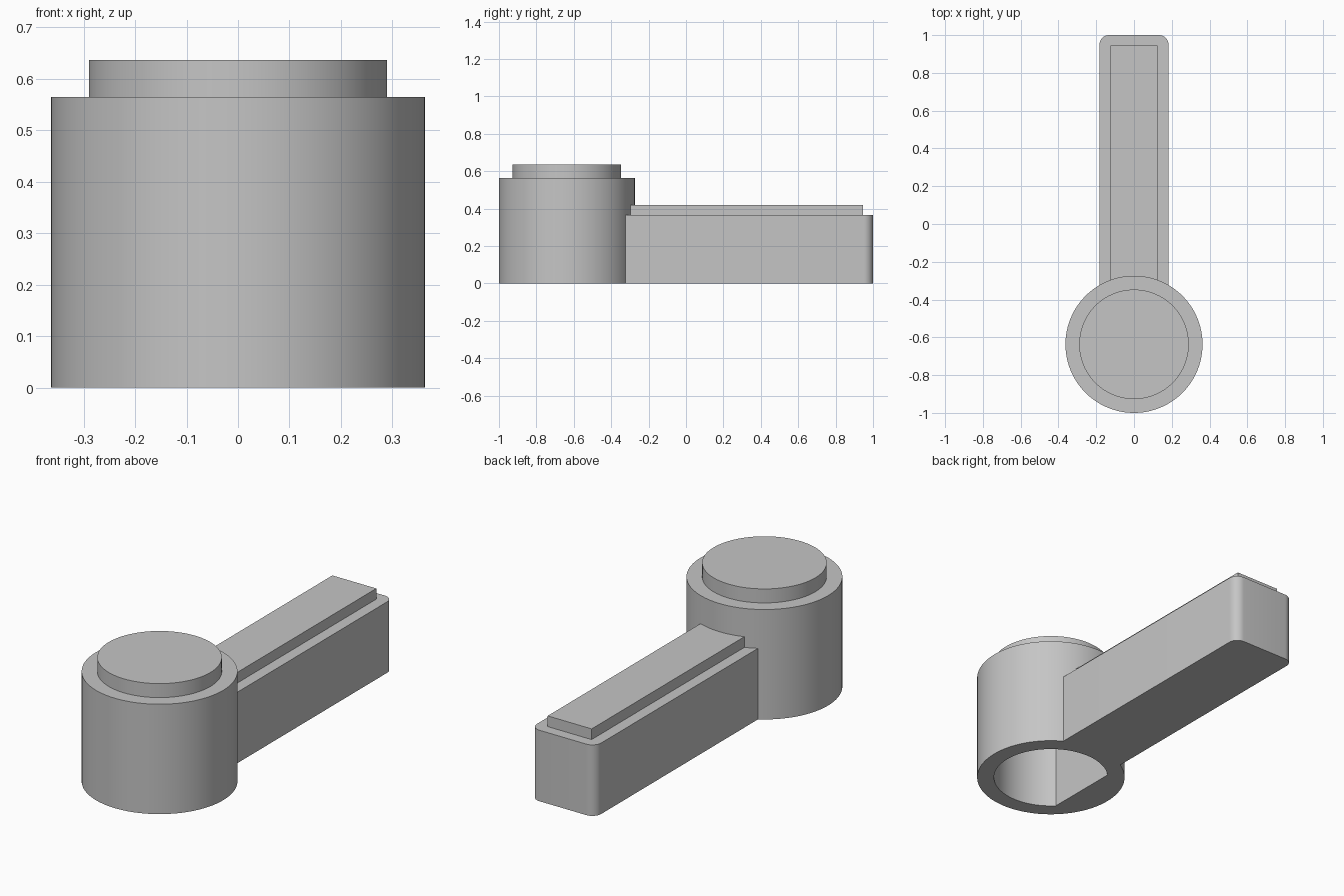
import bpy
import bmesh
from math import sin, cos, pi, radians, asin

cube = bpy.data.objects.get("Cube")
if cube:
    bpy.data.objects.remove(cube, do_unlink=True)

# Single plain grey
GREY = (0.56, 0.56, 0.56, 1)
grey = bpy.data.materials.new("plain_grey")
grey.use_nodes = True
grey.diffuse_color = GREY
grey.node_tree.nodes["Principled BSDF"].inputs["Base Color"].default_value = GREY

HUB_Y, HUB_R, CAP_R, BORE_R = -0.637, 0.363, 0.29, 0.28


def loft(name, loops):
    """Skin a chain of (outline, z) loops and close both ends."""
    bm = bmesh.new()
    rings = [[bm.verts.new((x, y, z)) for x, y in outline] for outline, z in loops]
    for a, b in zip(rings, rings[1:]):
        for i in range(len(a)):
            j = (i + 1) % len(a)
            bm.faces.new((a[i], a[j], b[j], b[i]))
    bm.faces.new(rings[0][::-1])
    bm.faces.new(rings[-1])
    bmesh.ops.recalc_face_normals(bm, faces=bm.faces)
    mesh = bpy.data.meshes.new(name)
    bm.to_mesh(mesh)
    bm.free()
    mesh.materials.append(grey)
    obj = bpy.data.objects.new(name, mesh)
    bpy.context.collection.objects.link(obj)
    bpy.ops.object.select_all(action="DESELECT")
    obj.select_set(True)
    bpy.context.view_layer.objects.active = obj
    bpy.ops.object.shade_smooth_by_angle(angle=radians(30))
    return obj


def arc(cx, cy, r, start, end, steps):
    angles = [start + (end - start) * i / steps for i in range(steps + 1)]
    return [(cx + r * cos(a), cy + r * sin(a)) for a in angles]


def circle(r):
    return arc(0, HUB_Y, r, 0, 2 * pi, 96)[:-1]


def bar_outline(half, end, corner):
    """Straight bar whose near end wraps the hub and far corners may be rounded."""
    spread = asin(half / HUB_R)
    near = arc(0, HUB_Y, HUB_R, pi / 2 + spread, pi / 2 - spread, 16)
    if not corner:
        return near + [(half, end), (-half, end)]
    return (near + arc(half - corner, end - corner, corner, 0, pi / 2, 8)
            + arc(corner - half, end - corner, corner, pi / 2, pi, 8))


# Hub: D-shaped blind bore, outer wall and raised cap in one skin
flat_x = BORE_R * cos(0.75 * pi)
bore = [(max(x, flat_x), y) for x, y in circle(BORE_R)]
loft("hub", [(bore, 0.5), (bore, 0), (circle(HUB_R), 0), (circle(HUB_R), 0.565),
             (circle(CAP_R), 0.565), (circle(CAP_R), 0.637)])

# Lever arm and the raised strip on its top
arm = bar_outline(0.183, 1.0, 0.05)
strip = bar_outline(0.125, 0.945, 0)
loft("lever_arm", [(arm, 0), (arm, 0.365)])
loft("lever_strip", [(strip, 0.36), (strip, 0.42)])
